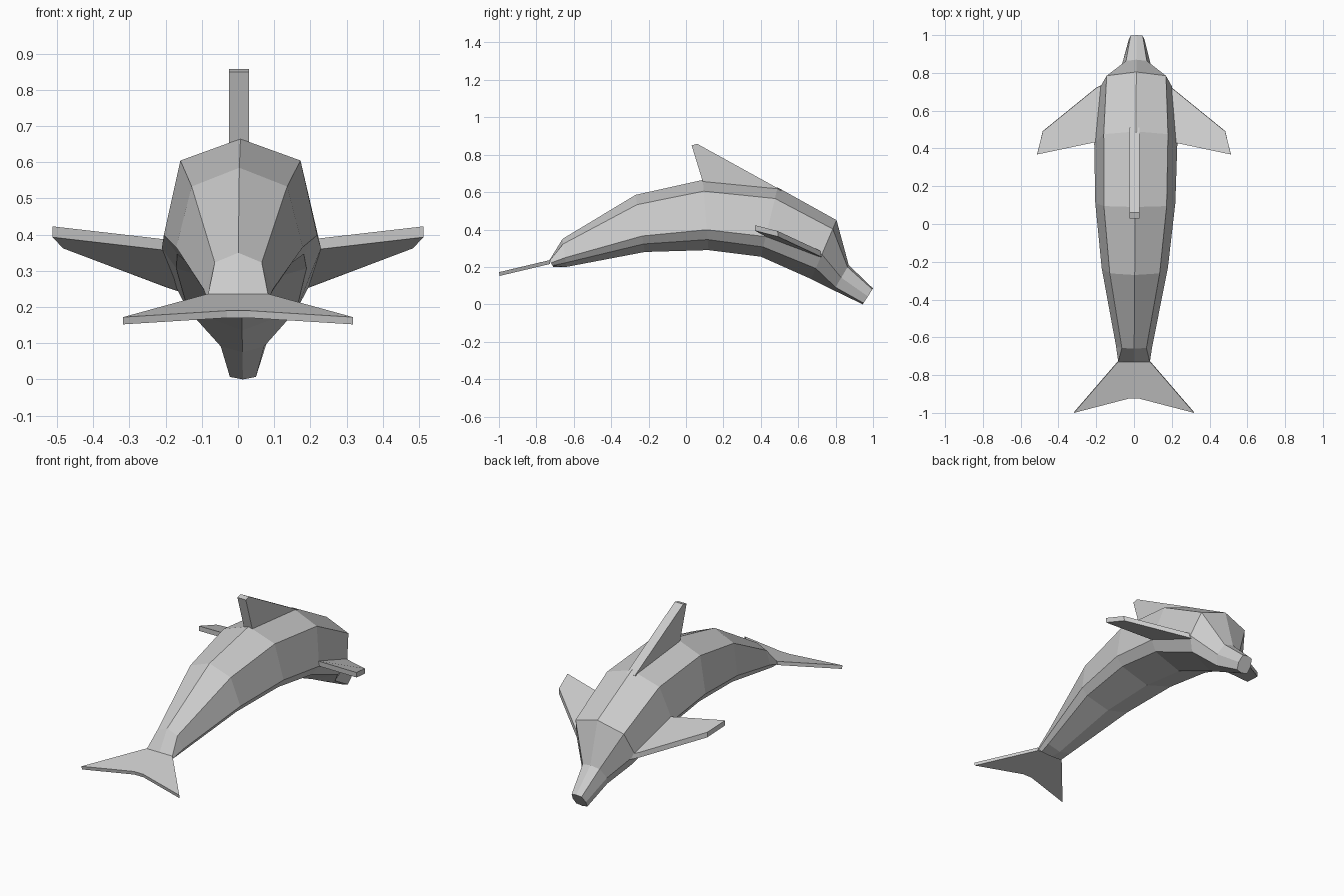
import bpy

if "Cube" in bpy.data.objects:
    bpy.data.objects.remove(bpy.data.objects["Cube"])

def skew(v):
    # the body leans very slightly to +x toward the beak
    x, y, z = v
    return (x + 0.006 + 0.008 * y, y, z)

def add_mesh(name, verts, faces):
    me = bpy.data.meshes.new(name)
    me.from_pydata(verts, [], faces)
    me.validate()
    ob = bpy.data.objects.new(name, me)
    bpy.context.collection.objects.link(ob)
    bpy.context.view_layer.objects.active = ob
    bpy.ops.object.mode_set(mode='EDIT')
    bpy.ops.mesh.select_all(action='SELECT')
    bpy.ops.mesh.normals_make_consistent(inside=False)
    bpy.ops.object.mode_set(mode='OBJECT')
    return ob

def plate(name, outline, offset):
    # flat slab: an outline and its copy shifted by offset
    n = len(outline)
    verts = list(outline) + [tuple(a + b for a, b in zip(p, offset)) for p in outline]
    faces = [tuple(range(n)), tuple(range(2 * n - 1, n - 1, -1))]
    faces += [(i, (i + 1) % n, (i + 1) % n + n, i + n) for i in range(n)]
    return add_mesh(name, verts, faces)

# Body rings, tail to beak: top (y,z), bottom (y,z),
# then (half width, fraction down) for shoulder, side and belly edge
rings = [
    ((-0.73, 0.236), (-0.71, 0.200), (0.083, 0.05), (0.085, 0.40), (0.070, 0.80)),
    ((-0.66, 0.350), (-0.64, 0.200), (0.065, 0.18), (0.096, 0.67), (0.080, 0.85)),
    ((-0.27, 0.585), (-0.22, 0.280), (0.132, 0.17), (0.175, 0.72), (0.145, 0.86)),
    ((0.09, 0.665), (0.12, 0.290), (0.166, 0.16), (0.212, 0.71), (0.175, 0.85)),
    ((0.49, 0.625), (0.40, 0.255), (0.170, 0.16), (0.220, 0.71), (0.180, 0.86)),
    ((0.805, 0.450), (0.67, 0.135), (0.157, 0.15), (0.190, 0.58), (0.150, 0.82)),
    ((0.87, 0.210), (0.79, 0.075), (0.055, 0.08), (0.080, 0.50), (0.060, 0.88)),
    ((1.00, 0.085), (0.945, 0.000), (0.032, 0.06), (0.043, 0.50), (0.036, 0.92)),
]
verts = []
for top, bottom, *edges in rings:
    half = [(0, 0)] + edges + [(0, 1)]
    loop = half + [(-w, t) for w, t in reversed(edges)]
    for w, t in loop:
        verts.append(skew((w, top[0] + (bottom[0] - top[0]) * t,
                           top[1] + (bottom[1] - top[1]) * t)))
N = 8
faces = [(r * N + i, r * N + (i + 1) % N, (r + 1) * N + (i + 1) % N, (r + 1) * N + i)
         for r in range(len(rings) - 1) for i in range(N)]
faces += [tuple(range(N)), tuple(range((len(rings) - 1) * N, len(rings) * N))]
add_mesh("body", verts, faces)

# Tail fluke
half = [(0.085, -0.73, 0.236), (0.318, -1.0, 0.172), (0.03, -0.925, 0.190)]
fluke = half + [(-x, y, z) for x, y, z in reversed(half)]
plate("tail_fluke", fluke, (0, 0.004, -0.02))

# Dorsal fin, with its root sunk into the back
fin = [(0.51, 0.610), (0.06, 0.858), (0.03, 0.850), (0.09, 0.655), (0.12, 0.60), (0.46, 0.57)]
plate("dorsal_fin", [(-0.025, y, z) for y, z in fin], (0.055, 0, 0))

# Side flippers
for name, s in (("flipper_left", -1), ("flipper_right", 1)):
    outline = [(0.14, 0.75, 0.265), (0.20, 0.72, 0.285), (0.483, 0.49, 0.392),
               (0.513, 0.368, 0.423), (0.21, 0.432, 0.388), (0.14, 0.44, 0.375)]
    plate(name, [(s * x, y, z) for x, y, z in outline], (0, 0.002, -0.03))
